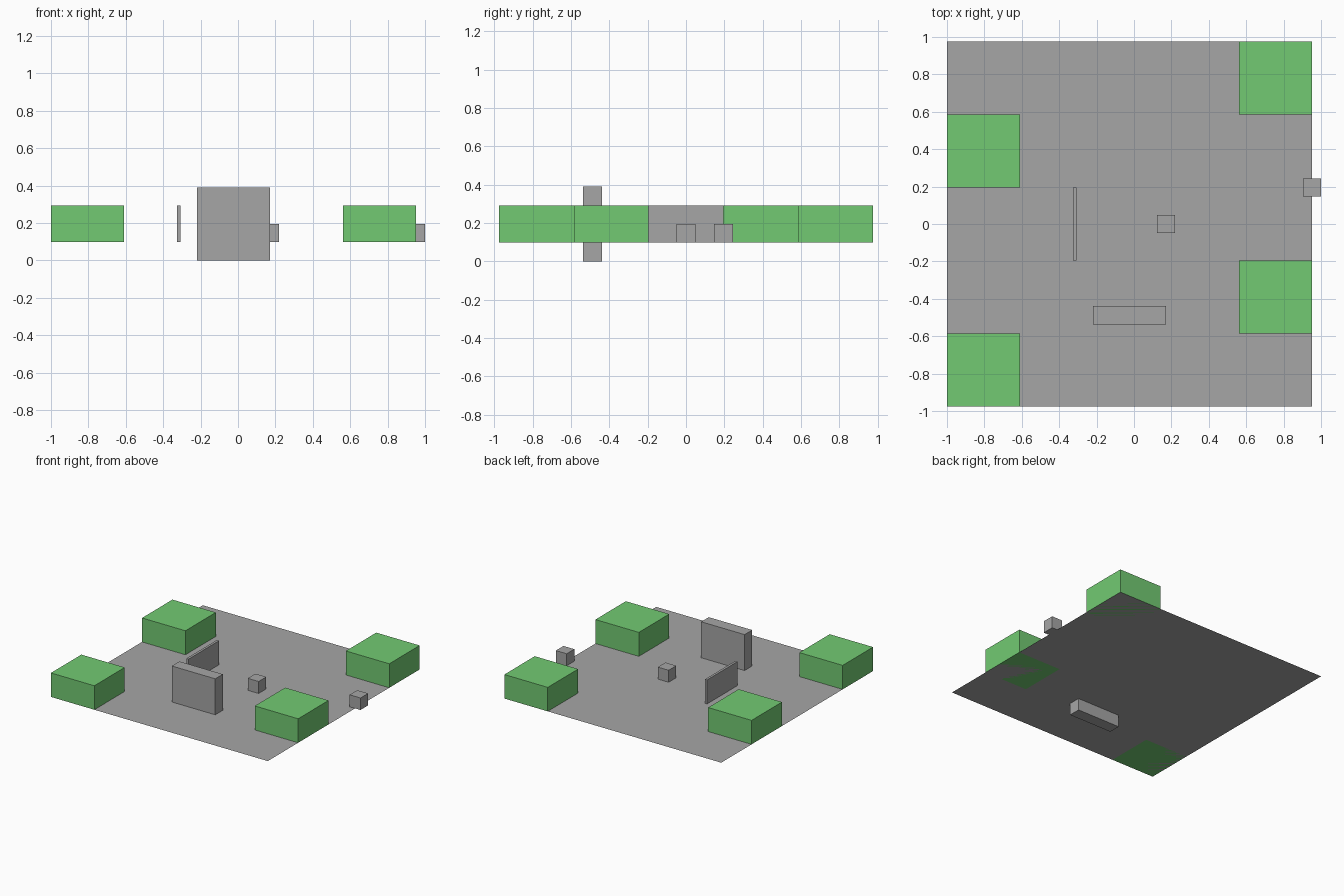
import bpy
import bmesh
from mathutils import Matrix, Vector

old = bpy.data.objects.get("Cube")
if old:
    bpy.data.objects.remove(old, do_unlink=True)

U = 2 / 20.5        # layout unit: the floor is 20 units wide
SHIFT = -0.25       # centres the floor plus the block on its edge


def make_material(name, color):
    mat = bpy.data.materials.new(name)
    mat.use_nodes = True
    mat.diffuse_color = color
    mat.node_tree.nodes["Principled BSDF"].inputs["Base Color"].default_value = color
    return mat


grey = make_material("grey", (0.38, 0.38, 0.38, 1))
green = make_material("green", (0.17, 0.59, 0.17, 1))


def add_part(name, bm, mat):
    mesh = bpy.data.meshes.new(name)
    bm.to_mesh(mesh)
    bm.free()
    mesh.materials.append(mat)
    obj = bpy.data.objects.new(name, mesh)
    bpy.context.collection.objects.link(obj)


def box(name, x, y, bottom, size, mat):
    """Box standing at height bottom, all in layout units."""
    centre = Vector((x + SHIFT, y, bottom + size[2] / 2)) * U
    bm = bmesh.new()
    bmesh.ops.create_cube(bm, size=U, matrix=Matrix.Translation(centre) @ Matrix.Diagonal((*size, 1)))
    add_part(name, bm, mat)


# Floor: a single thin sheet
bm = bmesh.new()
bmesh.ops.create_grid(bm, x_segments=1, y_segments=1, size=10 * U,
                      matrix=Matrix.Translation(Vector((SHIFT, 0, 1)) * U))
add_part("floor", bm, grey)

# Four green blocks along the two sides
for side, x, ys in (("right", -8, (-8, 4)), ("left", 8, (-4, 8))):
    for place, y in zip(("front", "back"), ys):
        box(f"{place}_{side}_green_block", x, y, 1, (4, 4, 2), green)

# Walls: the thick one passes through the floor
box("thick_wall", 0, -5, 0, (4, 1, 4), grey)
box("thin_wall", -3, 0, 1, (0.2, 4, 2), grey)

# Small blocks
box("centre_small_block", 2, 0, 1, (1, 1, 1), grey)
box("edge_small_block", 10, 2, 1, (1, 1, 1), grey)
